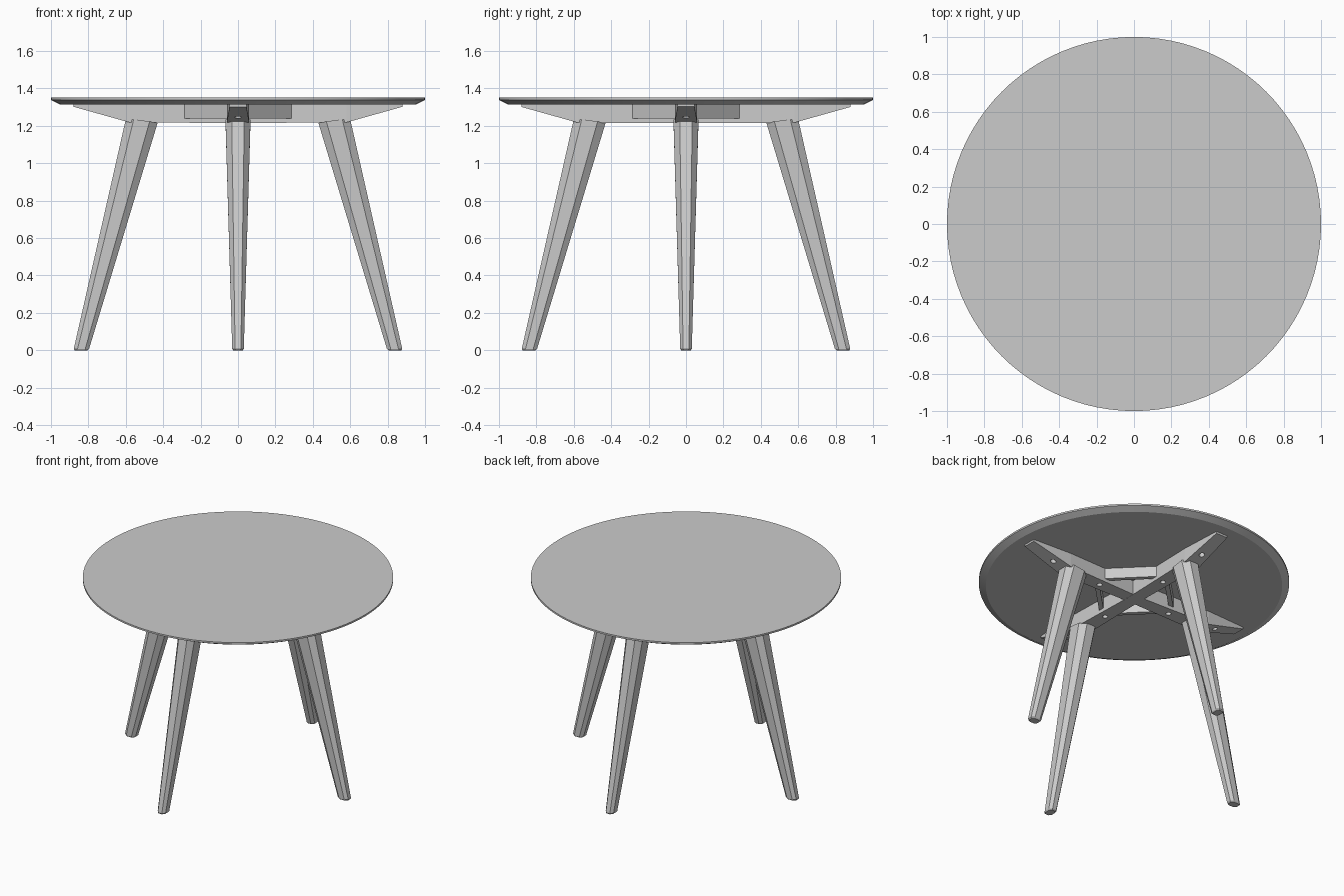
import bpy, bmesh, math
from mathutils import Matrix, Vector

cube = bpy.data.objects.get("Cube")
if cube:
    bpy.data.objects.remove(cube, do_unlink=True)

grey = bpy.data.materials.new("plain_grey")
grey.use_nodes = True
grey.diffuse_color = (0.6, 0.6, 0.6, 1)
grey.node_tree.nodes["Principled BSDF"].inputs["Base Color"].default_value = (0.6, 0.6, 0.6, 1)


def finish(name, bm, turn=0.0):
    """Turn a bmesh about the vertical axis and make it an object."""
    bm.transform(Matrix.Rotation(turn, 4, "Z"))
    bmesh.ops.recalc_face_normals(bm, faces=bm.faces)
    mesh = bpy.data.meshes.new(name)
    bm.to_mesh(mesh)
    bm.free()
    mesh.materials.append(grey)
    obj = bpy.data.objects.new(name, mesh)
    bpy.context.collection.objects.link(obj)
    return obj


def loft(rings):
    """Skin a closed solid through rings of equal point count."""
    bm = bmesh.new()
    loops = [[bm.verts.new(p) for p in ring] for ring in rings]
    for a, b in zip(loops, loops[1:]):
        for i in range(len(a)):
            j = (i + 1) % len(a)
            bm.faces.new((a[i], a[j], b[j], b[i]))
    bm.faces.new(loops[0])
    bm.faces.new(loops[-1])
    return bm


def circle(radius, z, sides):
    return [(radius * math.cos(math.tau * i / sides),
             radius * math.sin(math.tau * i / sides), z) for i in range(sides)]


# Round top with an undercut edge
top = finish("table_top", loft([circle(r, z, 96) for r, z in
                                ((0.955, 1.315), (1.0, 1.338), (1.0, 1.35))]))
bpy.context.view_layer.objects.active = top
top.select_set(True)
bpy.ops.object.shade_smooth_by_angle(angle=math.radians(20))
top.select_set(False)


# Crossed beams, tapered at the ends and bored for screws
def beam(name, turn, drop):
    stations = ((-0.88, 0.045, 1.302), (-0.58, 0.06, 1.218), (0, 0.045, 1.215),
                (0.58, 0.06, 1.218), (0.88, 0.045, 1.302))
    rings = []
    for x, w, low in stations:
        low -= drop
        rings.append([(x, -w, low), (x, w, low), (x, w, 1.315), (x, -w, 1.315)])
    obj = finish(name, loft(rings), turn)
    holes = bmesh.new()
    for x in (-0.68, -0.29, 0.29, 0.68):
        bmesh.ops.create_cone(holes, cap_ends=True, segments=16, radius1=0.018,
                              radius2=0.018, depth=0.12,
                              matrix=Matrix.Translation((x, 0, 1.235)))
    cutter = finish("screw_hole_cutter", holes, turn)
    cutter.hide_render = True
    mod = obj.modifiers.new("screw_holes", "BOOLEAN")
    mod.operation = "DIFFERENCE"
    mod.solver = "EXACT"
    mod.object = cutter
    bpy.context.view_layer.objects.active = obj
    bpy.ops.object.modifier_apply(modifier=mod.name)
    bpy.data.objects.remove(cutter, do_unlink=True)


beam("side_beam", 0, 0)
beam("front_back_beam", math.pi / 2, 0.001)


# Splayed legs with chamfered corners
def leg_ring(inner, outer, half, z_in, z_out):
    mid, reach, k = (inner + outer) / 2, (outer - inner) / 2, 0.5
    ring = []
    for u, v in ((1, -k), (1, k), (k, 1), (-k, 1), (-1, k), (-1, -k), (-k, -1), (k, -1)):
        z = z_in + (z_out - z_in) * min(1, (u + 1) / 1.2)
        ring.append((mid + u * reach, v * half, z))
    return ring


for i, side in enumerate(("left", "back", "right", "front")):
    rings = [leg_ring(0.805, 0.873, 0.026, 0, 0),
             leg_ring(0.796, 0.878, 0.031, 0.008, 0.008),
             leg_ring(0.43, 0.6, 0.067, 1.215, 1.235)]
    finish(side + "_leg", loft(rings), i * math.pi / 2)

# Diagonal braces between the beams
for i in range(4):
    bm = bmesh.new()
    bmesh.ops.create_cube(bm, size=1)
    bmesh.ops.scale(bm, vec=Vector((0.03, 0.33, 0.075)), verts=bm.verts)
    bmesh.ops.translate(bm, vec=Vector((0.225, 0, 1.2775)), verts=bm.verts)
    finish("corner_brace_%d" % (i + 1), bm, math.pi / 4 + i * math.pi / 2)
